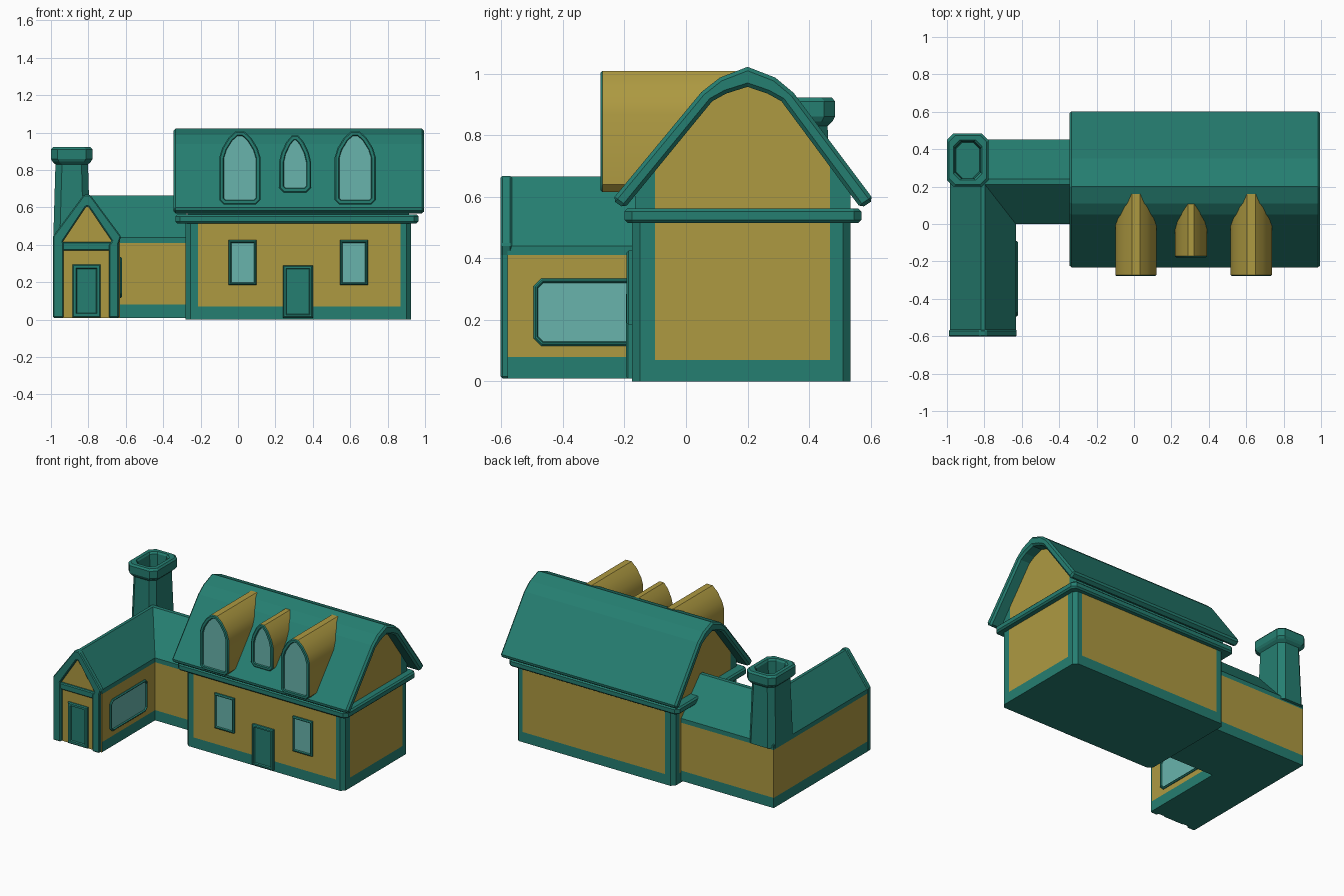
import bpy, bmesh, math
from mathutils import Matrix, Vector

if "Cube" in bpy.data.objects:
    bpy.data.objects.remove(bpy.data.objects["Cube"])


def material(name, rgb):
    m = bpy.data.materials.new(name)
    m.diffuse_color = (*rgb, 1)
    m.use_nodes = True
    m.node_tree.nodes["Principled BSDF"].inputs["Base Color"].default_value = m.diffuse_color
    return m


MATS = [material("teal", (0.0185, 0.21, 0.165)),
        material("ochre", (0.42, 0.32, 0.053)),
        material("pale_glass", (0.138, 0.456, 0.413))]
TEAL, OCHRE, GLASS = 0, 1, 2


def finish(name, bm, bevel=0, smooth=0):
    bmesh.ops.recalc_face_normals(bm, faces=bm.faces[:])
    me = bpy.data.meshes.new(name)
    bm.to_mesh(me)
    bm.free()
    for m in MATS:
        me.materials.append(m)
    if smooth:
        me.polygons.foreach_set("use_smooth", [True] * len(me.polygons))
        me.set_sharp_from_angle(angle=math.radians(smooth))
    ob = bpy.data.objects.new(name, me)
    bpy.context.collection.objects.link(ob)
    if bevel:
        b = ob.modifiers.new("bevel", "BEVEL")
        b.width, b.segments = bevel, 1
        b.limit_method, b.angle_limit = "ANGLE", math.radians(50)
    return ob


def loft(loops, caps=True):
    """Skin a list of equal-length closed loops; returns bmesh and caps."""
    bm = bmesh.new()
    rings = [[bm.verts.new(p) for p in lp] for lp in loops]
    n = len(rings[0])
    for a, b in zip(rings, rings[1:]):
        for i in range(n):
            j = (i + 1) % n
            bm.faces.new((a[i], a[j], b[j], b[i]))
    ends = [bm.faces.new(rings[0]), bm.faces.new(rings[-1])] if caps else []
    bmesh.ops.recalc_face_normals(bm, faces=bm.faces[:])
    return bm, ends


def prism(pts, a, b, axis):
    put = {"x": lambda u, v, w: (w, u, v),
           "y": lambda u, v, w: (u, w, v),
           "z": lambda u, v, w: (u, v, w)}[axis]
    return loft([[put(u, v, w) for u, v in pts] for w in (a, b)])


def rect(x0, x1, y0, y1, c=0.0):
    if not c:
        return [(x0, y0), (x1, y0), (x1, y1), (x0, y1)]
    return [(x0 + c, y0), (x1 - c, y0), (x1, y0 + c), (x1, y1 - c),
            (x1 - c, y1), (x0 + c, y1), (x0, y1 - c), (x0, y0 + c)]


def cut(bm, axis, *values):
    n = Vector([float(axis == a) for a in "xyz"])
    for v in values:
        bmesh.ops.bisect_plane(bm, geom=bm.verts[:] + bm.edges[:] + bm.faces[:],
                               plane_co=n * v, plane_no=n)


def framed(name, pts, front, back, side, pane, rim=0.016, turn=0, smooth=0):
    """Prism facing -y with chamfered teal rim and a recessed pane."""
    bm, (face, _) = prism(pts, front, back, "y")
    for f in bm.faces:
        f.material_index = side
    for width, push in ((0.006, -0.006), (rim, 0), (0.004, 0.009)):
        ring = bmesh.ops.inset_region(bm, faces=[face], thickness=width,
                                      use_even_offset=True)["faces"]
        for f in ring:
            f.material_index = TEAL
        bmesh.ops.translate(bm, verts=list(face.verts), vec=(0, push, 0))
    face.material_index = pane
    if turn:
        bm.transform(Matrix.Rotation(turn, 4, "Z"))
    return finish(name, bm, smooth=smooth)


# main walls: teal corner posts and plinth around ochre panels
bm, _ = prism(rect(-0.28, 0.925, -0.175, 0.535, 0.025), 0, 0.53, "z")
cut(bm, "z", 0.07)
cut(bm, "x", -0.215, 0.87)
cut(bm, "y", -0.10, 0.468)
for f in bm.faces:
    f.normal_update()
    c, n = f.calc_center_median(), f.normal
    if c.z > 0.07 and ((abs(n.y) > 0.9 and -0.215 < c.x < 0.87) or
                       (abs(n.x) > 0.9 and -0.10 < c.y < 0.468)):
        f.material_index = OCHRE
finish("main_walls", bm)

# eaves ledge
bm, _ = prism(rect(-0.335, 0.965, -0.20, 0.57, 0.025), 0.515, 0.562, "z")
finish("eaves_ledge", bm, bevel=0.01)

# attic gable under the roof
bm, _ = prism([(-0.165, 0.55), (-0.165, 0.61), (0.08, 0.92), (0.2, 0.98),
               (0.32, 0.92), (0.535, 0.63), (0.535, 0.55)], -0.27, 0.915, "x")
cut(bm, "y", -0.10, 0.468)
for f in bm.faces:
    f.normal_update()
    if abs(f.normal.x) > 0.9 and -0.10 < f.calc_center_median().y < 0.468:
        f.material_index = OCHRE
finish("attic_gable", bm)

# main roof shell
outer = [(-0.24, 0.59), (0.05, 0.94), (0.11, 0.987), (0.2, 1.022),
         (0.29, 0.987), (0.35, 0.937), (0.61, 0.59)]
inner = [(0.568, 0.562), (0.31, 0.91), (0.265, 0.935), (0.2, 0.957),
         (0.13, 0.935), (0.085, 0.91), (-0.20, 0.562)]
bm, _ = prism(outer + inner, -0.345, 0.995, "x")
finish("main_roof", bm, bevel=0.012)


# dormers with arched windows
def arch(cx, h, z0, z1):
    right = [(h - 0.025, z0), (h, z0 + 0.025), (h, z1 - 0.14),
             (h * 0.86, z1 - 0.09), (h * 0.55, z1 - 0.035), (h * 0.2, z1)]
    return ([(cx + x, z) for x, z in right] +
            [(cx - x, z) for x, z in reversed(right)])


for name, cx, h, z0, z1, y in (("left", 0.01, 0.11, 0.615, 1.008, -0.272),
                               ("middle", 0.305, 0.085, 0.68, 0.985, -0.172),
                               ("right", 0.627, 0.11, 0.615, 1.008, -0.272)):
    framed(name + "_dormer", arch(cx, h, z0, z1), y, 0.16, OCHRE, GLASS,
           rim=0.015, smooth=40)

# front windows and doors
for name, x in (("left", -0.05), ("right", 0.545)):
    framed(name + "_front_window", rect(x, x + 0.15, 0.185, 0.425),
           -0.187, -0.16, TEAL, GLASS, rim=0.005)
framed("main_door", rect(0.24, 0.40, 0.01, 0.29), -0.189, -0.16, TEAL, TEAL, rim=0.01)
framed("wing_door", rect(-0.885, -0.735, 0.012, 0.295), -0.588, -0.56, TEAL, TEAL, rim=0.014)
framed("wing_side_window", rect(-0.495, -0.09, 0.115, 0.335, 0.025),
       0.627, 0.645, TEAL, GLASS, rim=0.005, turn=math.pi / 2)

# L-shaped wing: one cross-section swept around the corner
section = [(0, 0.01), (0, 0.08), (0, 0.41), (0, 0.44), (0.47, 0.665),
           (0.53, 0.665), (1, 0.44), (1, 0.41), (1, 0.08), (1, 0.01)]
stations = [((-0.985, -0.58), (-0.632, -0.58)), ((-0.985, 0.452), (-0.632, 0.0)),
            ((-0.275, 0.452), (-0.275, 0.0))]
loops = []
for o, i in stations:
    loops.append([(o[0] + (i[0] - o[0]) * t, o[1] + (i[1] - o[1]) * t, z)
                  for t, z in section])
bm, ends = loft(loops)
for f in bm.faces:
    if f in ends or 0.2 < f.calc_center_median().z < 0.3 and abs(f.normal.z) < 0.1:
        f.material_index = OCHRE
finish("l_wing", bm)

# wing front trim: posts, sloping gable boards, beam
bm, _ = prism([(-0.99, 0.01), (-0.99, 0.445), (-0.825, 0.668), (-0.79, 0.668),
               (-0.625, 0.445), (-0.637, 0.41), (-0.637, 0.01),
               (-0.69, 0.01), (-0.69, 0.40), (-0.675, 0.42), (-0.80, 0.605), (-0.812, 0.605),
               (-0.935, 0.42), (-0.932, 0.40), (-0.932, 0.01)], -0.602, -0.565, "y")
finish("wing_gable_trim", bm, bevel=0.008)
bm, _ = prism(rect(-0.94, -0.67, 0.37, 0.415), -0.597, -0.565, "y")
finish("wing_gable_beam", bm, bevel=0.006)

# chimney: tapering shaft, flared cap, open flue
layers = [(0.0, 0.42), (0.012, 0.83), (-0.004, 0.845), (-0.012, 0.86),
          (-0.012, 0.91), (-0.002, 0.922), (0.022, 0.922), (0.03, 0.91), (0.035, 0.80)]
bm, _ = loft([[(x, y, z) for x, y in
               rect(-0.988 + d, -0.79 - d, 0.212 + d, 0.472 - d, 0.035)]
              for d, z in layers])
finish("chimney", bm)
